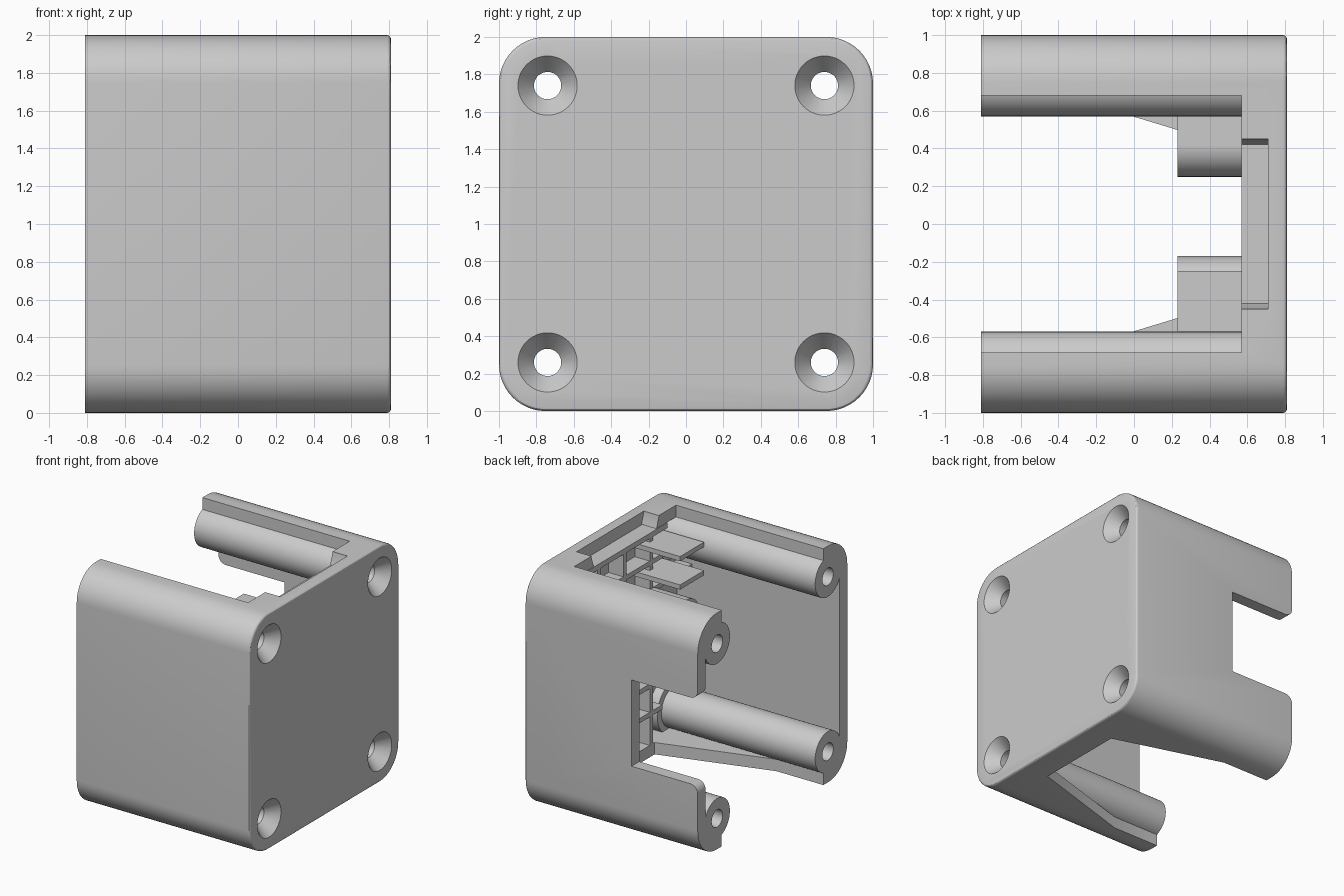
import bpy, bmesh, math
from mathutils import Matrix, Vector

if "Cube" in bpy.data.objects:
    bpy.data.objects.remove(bpy.data.objects["Cube"])

grey = bpy.data.materials.new("light grey plastic")
grey.use_nodes = True
tone = (0.6, 0.6, 0.6, 1)
grey.diffuse_color = tone
grey.node_tree.nodes["Principled BSDF"].inputs["Base Color"].default_value = tone


def make(name, bm):
    bmesh.ops.recalc_face_normals(bm, faces=bm.faces)
    mesh = bpy.data.meshes.new(name)
    bm.to_mesh(mesh)
    bm.free()
    mesh.materials.append(grey)
    ob = bpy.data.objects.new(name, mesh)
    bpy.context.collection.objects.link(ob)
    return ob


def box(name, xs, ys, zs, radius=0, axis=0, end_bevel=0):
    """Box from ranges; edges parallel to axis can be rounded."""
    bm = bmesh.new()
    bmesh.ops.create_cube(bm, size=1)
    for v in bm.verts:
        v.co = [r[0] if c < 0 else r[1] for c, r in zip(v.co, (xs, ys, zs))]
    if radius:
        edges = [e for e in bm.edges
                 if abs((e.verts[0].co - e.verts[1].co).normalized()[axis]) > 0.9]
        bmesh.ops.bevel(bm, geom=edges, offset=radius, segments=12,
                        profile=0.5, affect='EDGES')
    if end_bevel:
        edges = [e for e in bm.edges if all(v.co.x > xs[1] - 1e-4 for v in e.verts)]
        bmesh.ops.bevel(bm, geom=edges, offset=end_bevel, segments=3,
                        profile=0.5, affect='EDGES')
    return make(name, bm)


def rod(name, xs, y, z, r1, r2=None):
    """Cylinder or cone along x."""
    bm = bmesh.new()
    place = Matrix.Translation(((xs[0] + xs[1]) / 2, y, z)) @ Matrix.Rotation(math.pi / 2, 4, 'Y')
    bmesh.ops.create_cone(bm, cap_ends=True, segments=48, radius1=r1,
                          radius2=r1 if r2 is None else r2,
                          depth=xs[1] - xs[0], matrix=place)
    return make(name, bm)


def prism(name, outline, direction, plane):
    """Extrude a flat outline; plane maps each 2D point to 3D."""
    bm = bmesh.new()
    face = bm.faces.new([bm.verts.new(plane(*p)) for p in outline])
    out = bmesh.ops.extrude_face_region(bm, geom=[face])
    bmesh.ops.translate(bm, vec=Vector(direction),
                        verts=[g for g in out["geom"] if isinstance(g, bmesh.types.BMVert)])
    return make(name, bm)


def combine(target, tool, operation):
    mod = target.modifiers.new(operation.lower(), 'BOOLEAN')
    mod.object, mod.operation, mod.solver = tool, operation, 'EXACT'
    bpy.context.view_layer.objects.active = target
    bpy.ops.object.modifier_apply(modifier=mod.name)
    bpy.data.objects.remove(tool)


END, LIP, PLATE = 0.81, 0.57, 0.71
corners = [(sy * 0.74, z) for sy in (-1, 1) for z in (0.26, 1.74)]

# Shell with rounded long edges, hollow behind the end plate
shell = box("housing", (-END, END), (-1, 1), (0, 2), 0.25, end_bevel=0.02)
cut = lambda tool: combine(shell, tool, 'DIFFERENCE')
add = lambda tool: combine(shell, tool, 'UNION')
cut(box("cavity", (-1, PLATE), (-0.895, 0.895), (0.1, 1.9), 0.15))

# Straight opening in the top, tapered opening in the bottom
cut(box("top_opening", (-1, LIP), (-0.68, 0.68), (1.7, 2.2)))
half = [(-1, 0.68), (-0.37, 0.68), (LIP, 0.395)]
cut(prism("bottom_opening", half + [(x, -y) for x, y in reversed(half)],
          (0, 0, 0.35), lambda x, y: (x, y, -0.2)))

# Recess in the top rim with sloping ends
recess = [(-0.45, 2.1), (-0.45, 1.99), (-0.42, 1.9), (0.42, 1.9), (0.45, 1.99), (0.45, 2.1)]
cut(prism("rim_recess", recess, (PLATE - 0.5, 0, 0), lambda y, z: (0.5, y, z)))

# Cable notch in the back wall, rounded inside and at its mouth
cut(box("back_notch", (-0.19, -1.5), (0.8, 1.2), (0.635, 1.365), 0.08, axis=1))
for edge, s in ((0.635, -1), (1.365, 1)):
    r = 0.07
    arc = [(-END + r - r * math.sin(a), edge + s * (r - r * math.cos(a)))
           for a in [i * math.pi / 16 for i in range(9)]]
    corner = [(-END - 0.05, edge + s * r), (-END - 0.05, edge - s * 0.05),
              (-END + r, edge - s * 0.05)]
    cut(prism("notch_corner", arc + corner, (0, 0.4, 0), lambda x, z: (x, 0.8, z)))

# Screw pillars with collars, bores and countersinks
for y, z in corners:
    add(rod("pillar", (-END, 0.75), y, z, 0.17))
    add(rod("collar", (0.63, 0.75), y, z, 0.225))
for y, z in corners:
    cut(rod("bore", (-1, 1), y, z, 0.073))
    cut(rod("countersink", (0.71, 0.812), y, z, 0.073, 0.16))

# Stiffening lattice on the inside of the end plate
for y in (-0.35, 0, 0.35):
    box("upright_rib", (LIP, PLATE + 0.02), (y - 0.02, y + 0.02), (0.05, 1.89))
for z in (0.36, 0.6, 1.0, 1.4, 1.64):
    w = 0.5 if abs(z - 1) > 0.5 else 0.9
    box("cross_rib", (LIP, PLATE + 0.02), (-w, w), (z - 0.02, z + 0.02))
box("rim_rib", (LIP, PLATE + 0.02), (-0.57, 0.57), (1.85, 1.895))

# Holder shelves and round bosses standing on the lattice
for z in (1.56, 1.8):
    box("front_shelf", (0.23, PLATE), (-0.57, -0.25), (z - 0.02, z + 0.02))
rod("front_boss", (0.23, PLATE), -0.34, 1.25, 0.17)
rod("back_boss", (0.23, PLATE), 0.42, 1.25, 0.17)
box("back_boss_web", (0.23, PLATE), (0.42, 0.58), (1.08, 1.42))

# Smooth curved faces, crisp edges
bpy.ops.object.select_all(action='DESELECT')
for ob in bpy.context.collection.objects:
    if ob.type == 'MESH' and grey.name in ob.data.materials:
        ob.select_set(True)
        bpy.context.view_layer.objects.active = ob
bpy.ops.object.shade_smooth_by_angle(angle=math.radians(30))
